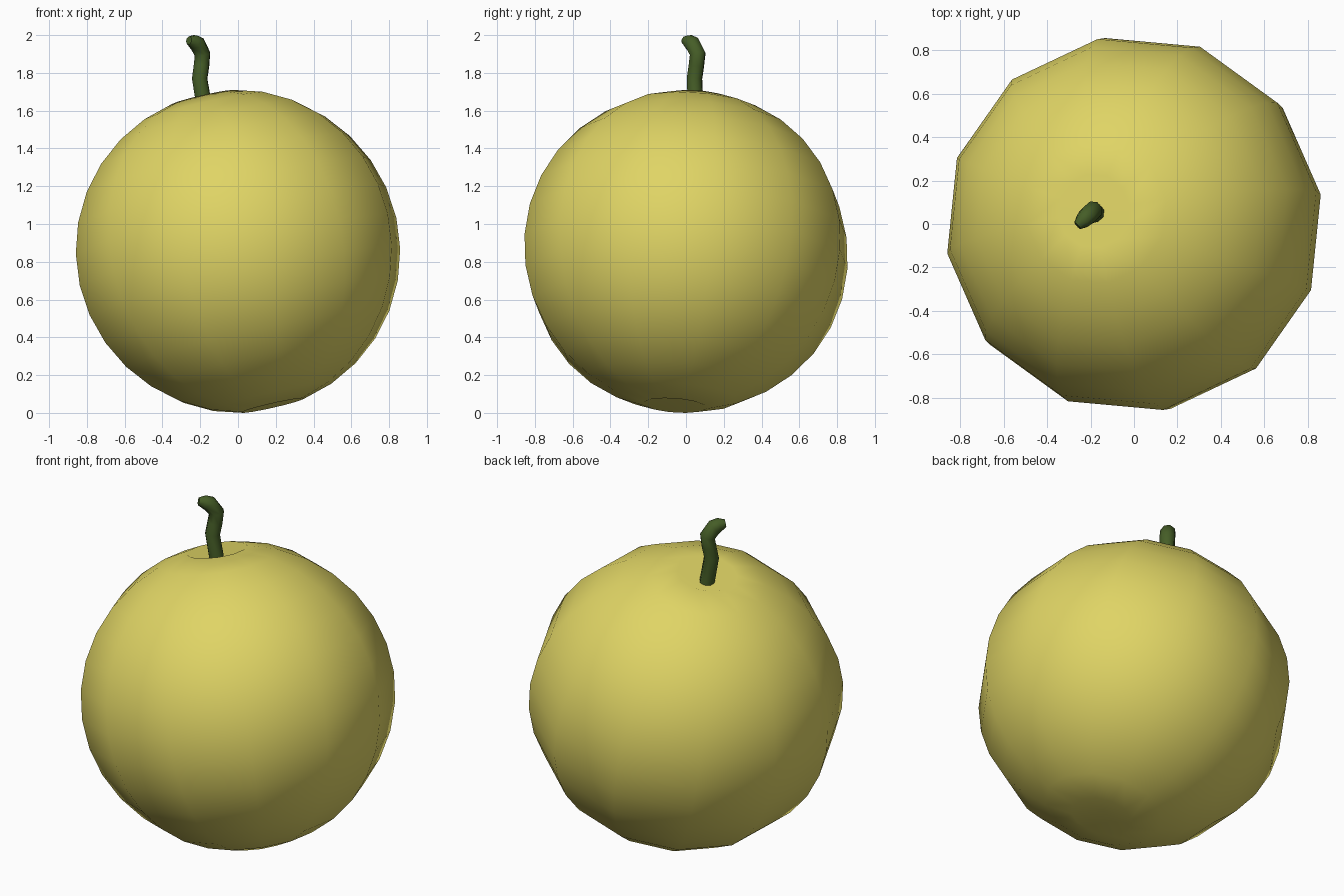
import bpy, bmesh, math
from mathutils import Vector, Matrix

if "Cube" in bpy.data.objects:
    bpy.data.objects.remove(bpy.data.objects["Cube"])


def finish(obj, name, color):
    mat = bpy.data.materials.new(name + "_color")
    mat.diffuse_color = color
    mat.use_nodes = True
    mat.node_tree.nodes["Principled BSDF"].inputs["Base Color"].default_value = mat.diffuse_color
    obj.data.materials.clear()
    obj.data.materials.append(mat)
    for p in obj.data.polygons:
        p.use_smooth = True
        p.material_index = 0


# Fruit: coarse 12 x 16 sphere, poles pushed in, leaning to the left
bm = bmesh.new()
bmesh.ops.create_uvsphere(bm, u_segments=12, v_segments=16, radius=1)
for v in bm.verts:
    if v.co.z > 0.999:
        v.co.z = 0.90
    elif v.co.z < -0.999:
        v.co.z = -0.93
lean = Vector((0, 0, 1)).rotation_difference(Vector((-0.22, 0.07, 0.973)))
bm.transform(Matrix.Translation((0, 0, 0.85)) @ lean.to_matrix().to_4x4()
             @ Matrix.Rotation(math.radians(9.5), 4, 'Z')
             @ Matrix.Diagonal((0.87, 0.87, 0.855, 1)))
low = min(v.co.z for v in bm.verts)
bmesh.ops.translate(bm, vec=(0, 0, -low), verts=bm.verts)
mesh = bpy.data.meshes.new("fruit")
bm.to_mesh(mesh)
bm.free()
fruit = bpy.data.objects.new("fruit", mesh)
bpy.context.collection.objects.link(fruit)
finish(fruit, "fruit", (0.74, 0.66, 0.13, 1))

# Stem: crooked tube with a rounded tip (x, y, z, radius)
path = [(-0.168, 0.055, 1.56, 0.042), (-0.183, 0.05, 1.65, 0.043),
        (-0.203, 0.045, 1.77, 0.043), (-0.193, 0.055, 1.84, 0.043),
        (-0.188, 0.062, 1.90, 0.044), (-0.215, 0.035, 1.953, 0.044),
        (-0.236, 0.014, 1.966, 0.038), (-0.26, -0.008, 1.972, 0.022)]
curve = bpy.data.curves.new("stem", 'CURVE')
curve.dimensions = '3D'
curve.bevel_depth = 1
curve.bevel_resolution = 2
curve.use_fill_caps = True
spline = curve.splines.new('POLY')
spline.points.add(len(path) - 1)
for pt, (x, y, z, r) in zip(spline.points, path):
    pt.co = (x, y, z, 1)
    pt.radius = r
stem = bpy.data.objects.new("stem", curve)
bpy.context.collection.objects.link(stem)
bpy.context.view_layer.objects.active = stem
stem.select_set(True)
bpy.ops.object.convert(target='MESH')
stem = bpy.context.view_layer.objects.active
top = max(v.co.z for v in stem.data.vertices)
for v in stem.data.vertices:
    v.co.z += 2.0 - top
finish(stem, "stem", (0.06, 0.11, 0.02, 1))
